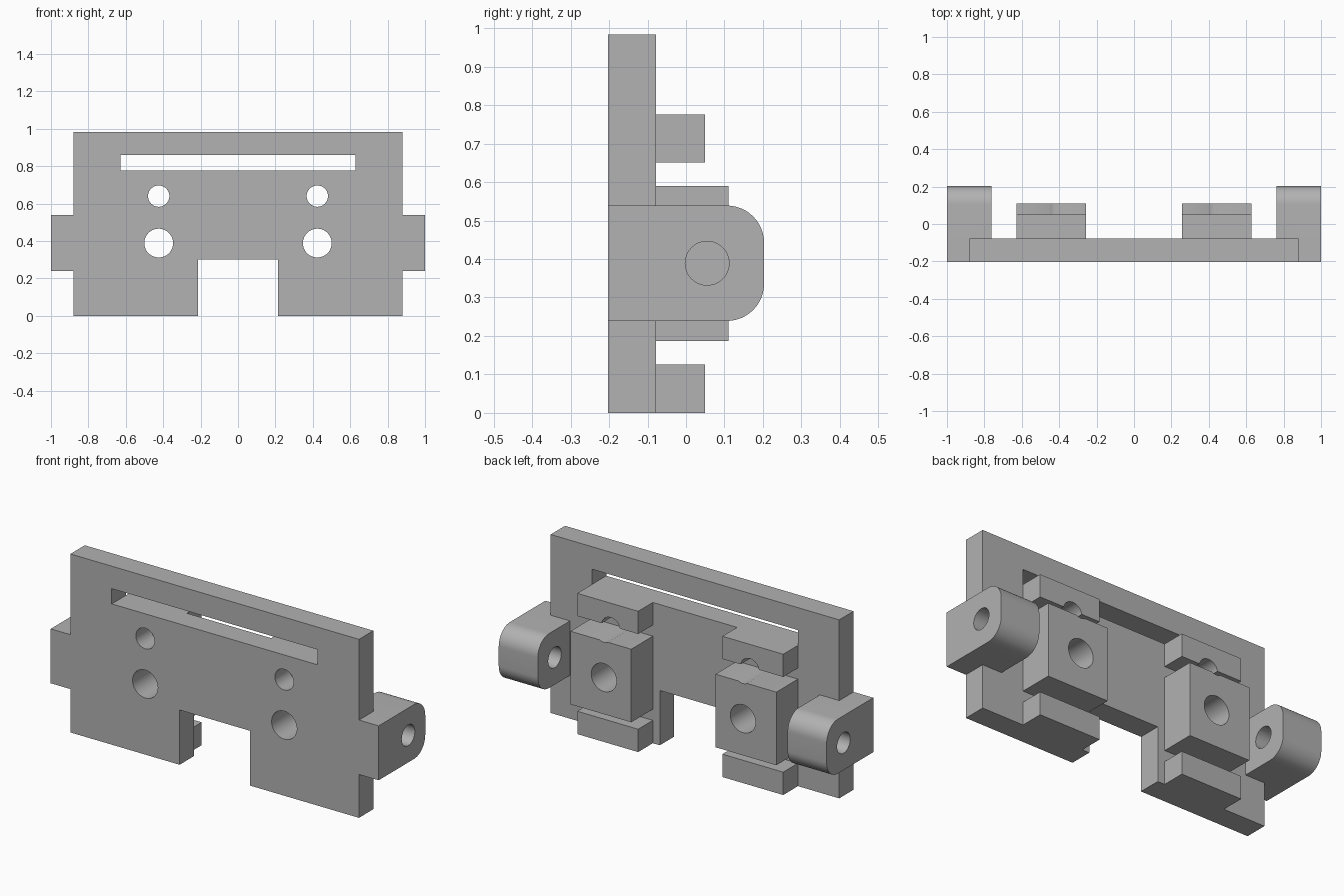
import bpy, bmesh, math
from mathutils import Matrix, Vector

if "Cube" in bpy.data.objects:
    bpy.data.objects.remove(bpy.data.objects["Cube"], do_unlink=True)

grey = bpy.data.materials.new("plain_grey")
grey.use_nodes = True
colour = (0.445, 0.445, 0.445, 1)
grey.diffuse_color = colour
grey.node_tree.nodes["Principled BSDF"].inputs["Base Color"].default_value = colour

FRONT, PLATE_BACK = -0.203, -0.078
HOLE_X = 0.424


def finish(name, bm):
    bmesh.ops.recalc_face_normals(bm, faces=bm.faces)
    mesh = bpy.data.meshes.new(name)
    bm.to_mesh(mesh)
    bm.free()
    mesh.materials.append(grey)
    obj = bpy.data.objects.new(name, mesh)
    bpy.context.collection.objects.link(obj)
    return obj


def box(name, x, y, z):
    bm = bmesh.new()
    bmesh.ops.create_cube(bm, size=1)
    for v in bm.verts:
        v.co = [(a + b) / 2 + c * (b - a) for (a, b), c in zip((x, y, z), v.co)]
    return finish(name, bm)


def rod(axis, centre, radius, length):
    bm = bmesh.new()
    turn = Matrix.Rotation(math.pi / 2, 4, 'Y' if axis == 'X' else 'X')
    bmesh.ops.create_cone(bm, cap_ends=True, segments=48, radius1=radius, radius2=radius,
                          depth=length, matrix=Matrix.Translation(centre) @ turn)
    return finish("cutter", bm)


def combine(obj, other, operation='DIFFERENCE'):
    mod = obj.modifiers.new("combine", 'BOOLEAN')
    mod.operation, mod.object, mod.solver = operation, other, 'EXACT'
    bpy.context.view_layer.objects.active = obj
    bpy.ops.object.modifier_apply(modifier=mod.name)
    bpy.data.objects.remove(other, do_unlink=True)


def ear(side):
    # Side lug with both rear corners rounded, extruded sideways
    low, high, back, r = 0.239, 0.539, 0.203, 0.097
    outline = [(FRONT, high), (FRONT, low)]
    for cz, start in ((low + r, -90), (high - r, 0)):
        for i in range(13):
            a = math.radians(start + i * 7.5)
            outline.append((back - r + r * math.cos(a), cz + r * math.sin(a)))
    bm = bmesh.new()
    face = bm.faces.new([bm.verts.new((side * 0.762, y, z)) for y, z in outline])
    grown = bmesh.ops.extrude_face_region(bm, geom=[face])["geom"]
    bmesh.ops.translate(bm, vec=Vector((side * 0.238, 0, 0)),
                        verts=[g for g in grown if isinstance(g, bmesh.types.BMVert)])
    obj = finish("ear", bm)
    combine(obj, rod('X', (side * 0.88, 0.055, 0.389), 0.057, 0.6))
    return obj


# Main plate with bottom notch and top slot
plate = box("mounting_plate", (-0.88, 0.88), (FRONT, PLATE_BACK), (0, 0.984))
combine(plate, box("cutter", (-0.214, 0.214), (-0.4, 0.3), (-0.2, 0.302)))
combine(plate, box("cutter", (-0.628, 0.628), (-0.4, 0.3), (0.776, 0.86)))
parts = [plate]

for side, label in ((1, "left"), (-1, "right")):
    combine(plate, ear(side), 'UNION')
    span = sorted((side * 0.257, side * 0.628))
    # Rear blocks: upper and lower stops with a deeper block between
    blocks = [box(f"{label}_{kind}_block", span, (PLATE_BACK, back), z)
              for kind, back, z in (("upper", 0.05, (0.651, 0.776)),
                                    ("middle", 0.11, (0.187, 0.59)),
                                    ("lower", 0.05, (0, 0.126)))]
    # Small hole grazes the upper and middle blocks; large hole pierces the middle one
    small, large = (0.64, 0.057), (0.389, 0.077)
    for obj, holes in ((plate, (small, large)), (blocks[0], (small,)),
                       (blocks[1], (small, large))):
        for z, radius in holes:
            combine(obj, rod('Y', (side * HOLE_X, 0, z), radius, 0.8))
    parts += blocks

# Smooth the rounded surfaces and keep hard edges
bpy.ops.object.select_all(action='DESELECT')
for obj in parts:
    obj.select_set(True)
bpy.context.view_layer.objects.active = plate
bpy.ops.object.shade_smooth_by_angle(angle=math.radians(30))
